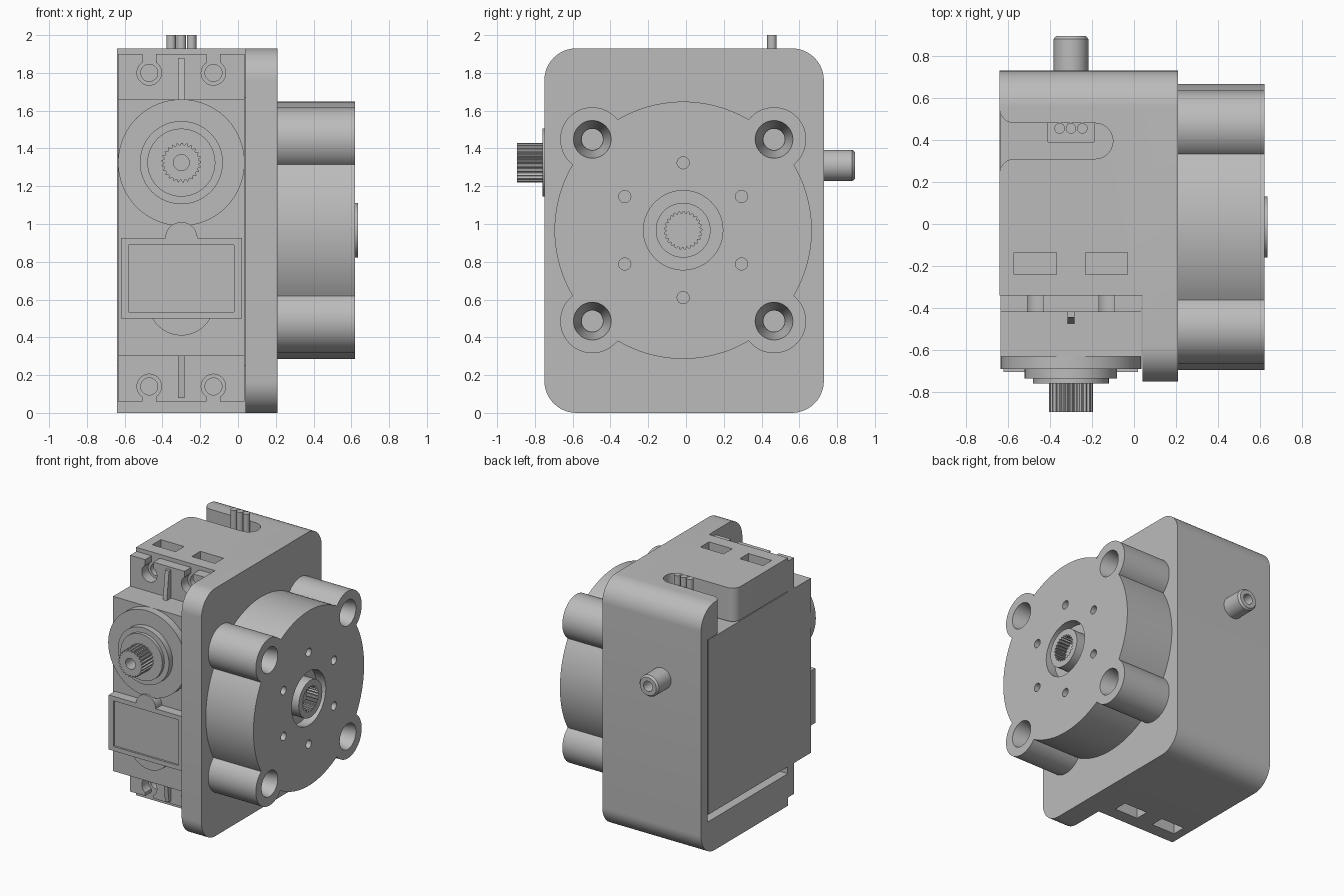
import bpy, bmesh, math
from math import cos, sin, pi, radians

if "Cube" in bpy.data.objects:
    bpy.data.objects.remove(bpy.data.objects["Cube"])

GREY = bpy.data.materials.new("plain_grey")
GREY.use_nodes = True
GREY.diffuse_color = (0.5, 0.5, 0.5, 1)
GREY.node_tree.nodes["Principled BSDF"].inputs["Base Color"].default_value = (0.5, 0.5, 0.5, 1)


# --- profile helpers -------------------------------------------------------
def arc(u, v, r, a0, a1, n=12):
    angles = [radians(a0 + (a1 - a0) * i / n) for i in range(n + 1)]
    return [(u + r * cos(a), v + r * sin(a)) for a in angles]


def circle(u, v, r, n=64):
    return arc(u, v, r, 0, 360, n)[:-1]


def rect(u0, u1, v0, v1):
    return [(u0, v0), (u1, v0), (u1, v1), (u0, v1)]


def round_rect(u0, u1, v0, v1, r):
    return (arc(u1 - r, v1 - r, r, 0, 90) + arc(u0 + r, v1 - r, r, 90, 180)
            + arc(u0 + r, v0 + r, r, 180, 270) + arc(u1 - r, v0 + r, r, 270, 360))


def toothed(u, v, r, depth, teeth):
    step = 2 * pi / (teeth * 4)
    radii = [r, r, r - depth, r - depth]
    return [(u + radii[i % 4] * cos(i * step), v + radii[i % 4] * sin(i * step))
            for i in range(teeth * 4)]


# --- solid helpers ---------------------------------------------------------
def prism(name, pts, axis, lo, hi, taper=1.0):
    """Extrude a 2D profile along an axis, optionally scaling the far end."""
    place = {"x": lambda u, v, w: (w, u, v), "y": lambda u, v, w: (u, w, v),
             "z": lambda u, v, w: (u, v, w)}[axis]
    n = len(pts)
    cu, cv = sum(p[0] for p in pts) / n, sum(p[1] for p in pts) / n
    bm = bmesh.new()
    near = [bm.verts.new(place(u, v, lo)) for u, v in pts]
    far = [bm.verts.new(place(cu + (u - cu) * taper, cv + (v - cv) * taper, hi)) for u, v in pts]
    bm.faces.new(near)
    bm.faces.new(far)
    for i in range(n):
        j = (i + 1) % n
        bm.faces.new((near[i], near[j], far[j], far[i]))
    bmesh.ops.recalc_face_normals(bm, faces=bm.faces)
    mesh = bpy.data.meshes.new(name)
    bm.to_mesh(mesh)
    bm.free()
    mesh.materials.append(GREY)
    ob = bpy.data.objects.new(name, mesh)
    bpy.context.collection.objects.link(ob)
    return ob


def combine(ob, others, operation="DIFFERENCE"):
    """Apply a boolean with each helper solid and remove the helper."""
    for other in others:
        mod = ob.modifiers.new("bool", "BOOLEAN")
        mod.operation, mod.solver, mod.object = operation, "EXACT", other
        bpy.context.view_layer.objects.active = ob
        bpy.ops.object.modifier_apply(modifier=mod.name)
        bpy.data.objects.remove(other)


SX = -0.30                  # servo centre line
SCREW_X = (-0.47, -0.13)    # mounting screws
SCREW_Z = (0.14, 1.80)
SHAFT_Z = 1.325

# --- bracket: rounded block with side plate, servo pocket and wire slot ----
bracket = prism("bracket", round_rect(-0.75, 0.73, 0, 1.93, 0.17), "x", -0.64, 0.21)
slot = ([(-0.7, 0.24)] + arc(-0.57, 0.24, 0.07, 180, 90) + arc(-0.185, 0.395, 0.085, -90, 90)
        + arc(-0.57, 0.55, 0.07, 270, 180) + [(-0.7, 0.55)])
cuts = [prism("front_cut", rect(-0.9, -0.34, -0.1, 2.1), "x", -0.8, 0.04),
        prism("pocket_cut", rect(-0.5, 0.65, 0.25, 1.67), "x", -0.8, 0.04),
        prism("wire_cut", slot, "z", 1.5, 2.1)]
for x in SCREW_X:
    for z in SCREW_Z:
        cuts.append(prism("screw_cut", circle(x, z, 0.045, 32), "y", -0.5, -0.05))
    for lo, hi in ((-0.1, 0.19), (1.74, 2.1)):
        cuts.append(prism("nut_cut", rect(x - 0.1, x + 0.1, -0.24, -0.135), "z", lo, hi))
combine(bracket, cuts)

# --- servo case and its mounting flange ------------------------------------
case = prism("servo_case", rect(-0.635, 0.035, 0.30, 1.66), "y", -0.63, 0.63)
combine(case, [prism("socket_cut", rect(-0.41, -0.19, 0.39, 0.48), "z", 1.5, 1.8)])

flange = prism("servo_flange", rect(-0.635, 0.035, 0.06, 1.90), "y", -0.42, -0.341)
cuts = []
for x in SCREW_X:
    for z, lo, hi in ((SCREW_Z[0], 0, 0.14), (SCREW_Z[1], 1.80, 2.0)):
        cuts.append(prism("hole_cut", circle(x, z, 0.065, 40), "y", -0.6, -0.2))
        cuts.append(prism("notch_cut", rect(x - 0.036, x + 0.036, lo, hi), "y", -0.6, -0.2))
combine(flange, cuts)

for name, tip, root in (("upper_rib", 1.88, 1.64), ("lower_rib", 0.08, 0.32)):
    prism(name, [(-0.40, tip), (-0.445, tip), (-0.475, root), (-0.40, root)], "x", SX - 0.017, SX + 0.017)

# connector pins in the wire slot
for i in (-1, 0, 1):
    prism("connector_pin", circle(SX + i * 0.054, 0.455, 0.025, 24), "z", 1.45, 2.0)

# --- servo front: gear cap, stepped collars and label panel -----------------
prism("gear_cap", circle(SX, SHAFT_Z, 0.335, 96), "y", -0.60, -0.69)
prism("outer_collar", circle(SX, SHAFT_Z, 0.22), "y", -0.68, -0.735)
prism("inner_collar", circle(SX, SHAFT_Z, 0.18), "y", -0.72, -0.76)
prism("lower_boss", circle(SX, 0.585, 0.175), "y", -0.60, -0.66)
panel = prism("label_panel", rect(-0.62, 0.02, 0.50, 0.925), "y", -0.60, -0.705)
combine(panel, [prism("panel_bump", circle(SX, 0.925, 0.085, 48), "y", -0.60, -0.705)], "UNION")
combine(panel, [prism("label_cut", rect(-0.58, -0.02, 0.535, 0.89), "y", -0.69, -0.8)])

# splined front shaft with screw hole
front_shaft = prism("front_shaft", toothed(SX, SHAFT_Z, 0.105, 0.012, 25), "y", -0.75, -0.895)
combine(front_shaft, [prism("shaft_cut", circle(SX, SHAFT_Z, 0.042, 32), "y", -0.80, -1.0)])

# plain rear pivot with chamfered end and hole
rear_pivot = prism("rear_pivot", circle(SX, 1.31, 0.083, 48), "y", 0.70, 0.88)
pivot_tip = prism("pivot_tip", circle(SX, 1.31, 0.083, 48), "y", 0.88, 0.895, 0.85)
combine(rear_pivot, [pivot_tip], "UNION")
combine(rear_pivot, [prism("pivot_cut", circle(SX, 1.31, 0.04, 32), "y", 0.78, 1.0)])

# --- round gearbox with four screw lobes ------------------------------------
CY, CZ = -0.015, 0.967
gearbox = prism("gearbox", circle(CY, CZ, 0.681, 128), "x", 0.20, 0.62)
lobes = [(CY + sy * 0.481, CZ + sz * 0.481) for sy in (-1, 1) for sz in (-1, 1)]
combine(gearbox, [prism("lobe", circle(y, z, 0.17), "x", 0.20, 0.62) for y, z in lobes], "UNION")
cuts = [prism("centre_cut", circle(CY, CZ, 0.21), "x", 0.54, 0.8)]
for y, z in lobes:
    cuts.append(prism("sink_cut", circle(y, z, 0.10, 48), "x", 0.621, 0.42, 0.58))
    cuts.append(prism("bore_cut", circle(y, z, 0.056, 48), "x", 0.23, 0.5))
for a in range(30, 390, 60):
    y, z = CY + 0.357 * cos(radians(a)), CZ + 0.357 * sin(radians(a))
    cuts.append(prism("tap_cut", circle(y, z, 0.032, 24), "x", 0.45, 0.8))
combine(gearbox, cuts)

# output hub with toothed socket
hub = prism("output_hub", circle(CY, CZ, 0.145), "x", 0.50, 0.635)
combine(hub, [prism("spline_cut", toothed(CY, CZ, 0.10, 0.012, 25), "x", 0.54, 0.8),
              prism("hub_cut", circle(CY, CZ, 0.054, 32), "x", 0.51, 0.8)])

# --- smooth round surfaces, keep edges crisp --------------------------------
bpy.ops.object.select_all(action="DESELECT")
for ob in bpy.context.collection.objects:
    if ob.type == "MESH" and GREY.name in ob.data.materials:
        ob.select_set(True)
        bpy.context.view_layer.objects.active = ob
bpy.ops.object.shade_smooth_by_angle(angle=radians(30))
